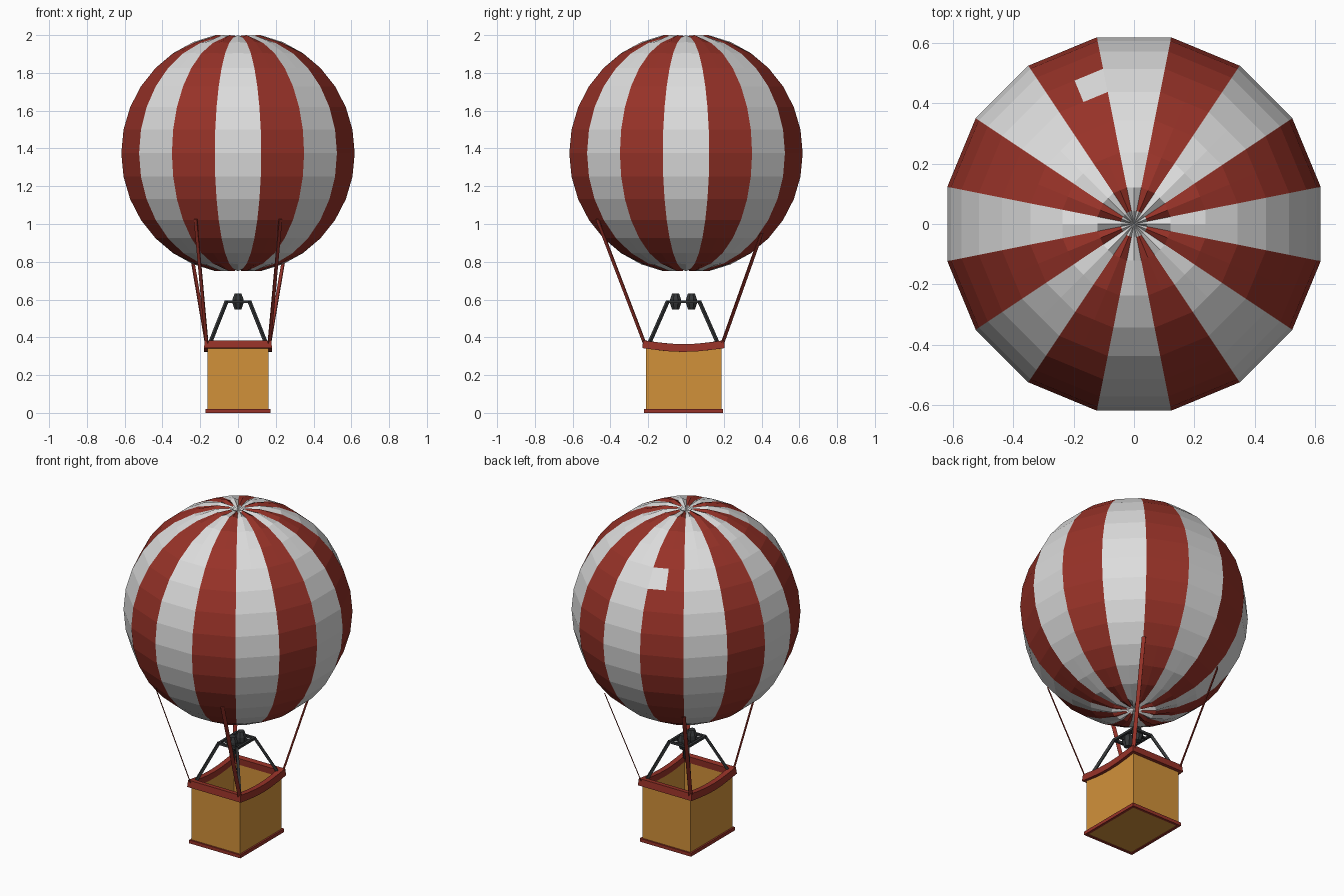
import bpy, bmesh, math
from mathutils import Vector

if "Cube" in bpy.data.objects:
    bpy.data.objects.remove(bpy.data.objects["Cube"])


def material(name, rgb):
    m = bpy.data.materials.new(name)
    m.use_nodes = True
    m.diffuse_color = (*rgb, 1)
    m.node_tree.nodes["Principled BSDF"].inputs["Base Color"].default_value = (*rgb, 1)
    return m


RED = material("red cloth", (0.31, 0.032, 0.021))
WHITE = material("white cloth", (0.72, 0.72, 0.72))
WICKER = material("wicker yellow", (0.64, 0.285, 0.042))
IRON = material("dark iron", (0.035, 0.038, 0.04))


def finish(name, bm, *mats):
    bmesh.ops.recalc_face_normals(bm, faces=bm.faces)
    mesh = bpy.data.meshes.new(name)
    bm.to_mesh(mesh)
    bm.free()
    for m in mats:
        mesh.materials.append(m)
    ob = bpy.data.objects.new(name, mesh)
    bpy.context.collection.objects.link(ob)
    return ob


def strut(name, a, b, side, width, thick, mat):
    """Rectangular bar from a to b; side is the direction of its width."""
    a, b, side = Vector(a), Vector(b), Vector(side).normalized()
    other = (b - a).cross(side).normalized()
    bm = bmesh.new()
    ends = []
    for p in (a, b):
        ends.append([bm.verts.new(p + side * (u * width / 2) + other * (v * thick / 2))
                     for u, v in ((-1, -1), (1, -1), (1, 1), (-1, 1))])
    for i in range(4):
        j = (i + 1) % 4
        bm.faces.new((ends[0][i], ends[0][j], ends[1][j], ends[1][i]))
    bm.faces.new(ends[0][::-1])
    bm.faces.new(ends[1])
    return finish(name, bm, mat)


# Envelope: sixteen flat gores, each split down its middle
def build_envelope():
    cols, radius, height, mid_z = 32, 0.63, 0.637, 1.375
    step = math.pi / 16
    thetas = [0.07] + [step * k for k in range(1, 16)] + [math.pi - 0.07]
    bm = bmesh.new()
    rings = []
    for t in thetas:
        pucker = 0.014 * abs(math.cos(t)) ** 12
        ring = []
        for i in range(cols):
            seam = i % 2
            r = radius * math.sin(t) * (1 if seam else math.cos(step))
            z = height * math.cos(t) - math.copysign(pucker * seam, math.cos(t))
            if t in (thetas[0], thetas[-1]):
                z *= 0.98
            a = math.pi / 2 + step * i
            ring.append(bm.verts.new((r * math.cos(a), r * math.sin(a), mid_z + z)))
        rings.append(ring)
    for k in range(len(rings) - 1):
        for j in range(cols):
            n = (j + 1) % cols
            f = bm.faces.new((rings[k][j], rings[k][n], rings[k + 1][n], rings[k + 1][j]))
            patch = k == 4 and j == 1
            f.material_index = 0 if patch else ((j + 1) // 2) % 2
    # Dimpled white crown and base
    for ring, s in ((rings[0], 1), (rings[-1], -1)):
        pole = bm.verts.new((0, 0, mid_z + s * 0.605))
        for j in range(cols):
            bm.faces.new((ring[j], ring[(j + 1) % cols], pole))
    finish("envelope", bm, WHITE, RED)


build_envelope()

CY = -0.013          # basket centre in y
HX, HY = 0.162, 0.2  # basket half sizes


def sag(y):
    return -0.02 * (1 - min(1, abs(y - CY) / HY) ** 2)


def outline(n=6):
    """Rectangle path, subdivided on the two sides; gives x, y and corner signs."""
    ys = [-1 + 2 * i / n for i in range(n + 1)]
    return [(1, y) for y in ys] + [(-1, y) for y in reversed(ys)]


def frame(name, section, mat, sagging):
    """Closed band around the basket; section lists (outward offset, z)."""
    bm = bmesh.new()
    loops = []
    for sx, sy in outline():
        loop = []
        for off, z in section:
            y = CY + sy * (HY + off)
            dz = sag(y) if sagging else 0
            loop.append(bm.verts.new((sx * (HX + off), y, z + dz)))
        loops.append(loop)
    m = len(section)
    for i, loop in enumerate(loops):
        nxt = loops[(i + 1) % len(loops)]
        for k in range(m):
            bm.faces.new((loop[k], loop[(k + 1) % m], nxt[(k + 1) % m], nxt[k]))
    finish(name, bm, mat)


# Basket: open walls, floor and red trims
frame("basket_walls", [(0, 0.01), (0, 0.355), (-0.012, 0.355), (-0.012, 0.01)], WICKER, False)
for v in bpy.data.objects["basket_walls"].data.vertices:
    if v.co.z > 0.2:
        v.co.z += sag(v.co.y)
bm = bmesh.new()
bmesh.ops.create_cube(bm, size=1)
for v in bm.verts:
    v.co = (v.co.x * 2 * HX, v.co.y * 2 * HY + CY, v.co.z * 0.014 + 0.011)
finish("basket_floor", bm, WICKER)
frame("basket_rim", [(0.018, 0.343), (0.014, 0.384), (-0.018, 0.384), (-0.014, 0.343)], RED, True)
frame("bottom_trim", [(0.01, 0), (0.01, 0.02), (-0.006, 0.02), (-0.006, 0)], RED, False)

# Ropes: flat straps from the rim corners to the envelope
for sx, side in ((1, "left"), (-1, "right")):
    for sy, place, top in ((-1, "front", (0.225, -0.47, 1.025)), (1, "back", (0.265, 0.4, 0.95))):
        strut(f"{place}_{side}_rope", (sx * 0.165, CY + sy * 0.203, 0.36),
              (sx * top[0], top[1], top[2]), (sx, -sy, 0), 0.022, 0.005, RED)

# Burner frame: four legs and a top rectangle
FX, FY, FZ = 0.06, 0.083, 0.588
for sx, side in ((1, "left"), (-1, "right")):
    for sy, place in ((-1, "front"), (1, "back")):
        strut(f"{place}_{side}_burner_leg", (sx * 0.15, CY + sy * 0.183, 0.365),
              (sx * FX, CY + sy * FY, FZ + 0.004), (sx, -sy, 0), 0.015, 0.015, IRON)
    strut(f"{side}_burner_bar", (sx * FX, CY - FY, FZ), (sx * FX, CY + FY, FZ),
          (1, 0, 0), 0.014, 0.014, IRON)
for sy, place in ((-1, "front"), (1, "back")):
    strut(f"{place}_burner_bar", (-FX, CY + sy * FY, FZ), (FX, CY + sy * FY, FZ),
          (0, 1, 0), 0.014, 0.014, IRON)
    strut(f"{place}_burner_arm", (-FX, CY + sy * 0.042, FZ), (FX, CY + sy * 0.042, FZ),
          (0, 1, 0), 0.012, 0.012, IRON)

    # Burner: double tapered eight-sided barrel
    bm = bmesh.new()
    loops = []
    for r, z in ((0.02, 0.548), (0.031, 0.578), (0.031, 0.602), (0.02, 0.632)):
        loops.append([bm.verts.new((r * math.cos(a), CY + sy * 0.042 + r * math.sin(a), z))
                      for a in (math.tau * (i + 0.5) / 8 for i in range(8))])
    for lo, hi in zip(loops, loops[1:]):
        for i in range(8):
            j = (i + 1) % 8
            bm.faces.new((lo[i], lo[j], hi[j], hi[i]))
    bm.faces.new(loops[0])
    bm.faces.new(loops[-1])
    finish(f"{place}_burner", bm, IRON)
